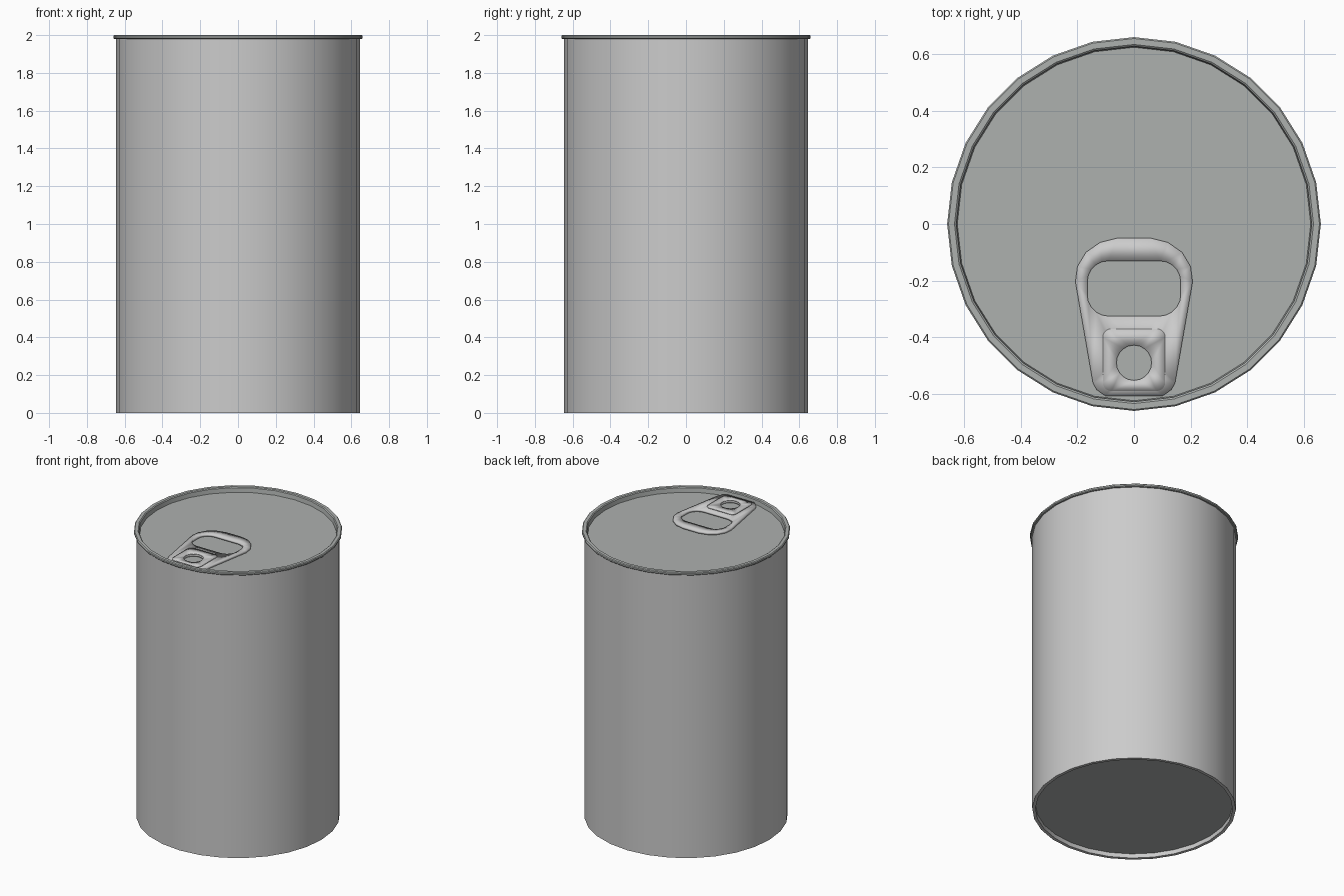
import bpy, bmesh, math

if "Cube" in bpy.data.objects:
    bpy.data.objects.remove(bpy.data.objects["Cube"])

SIDES = 28


def material(name, rgb):
    m = bpy.data.materials.new(name)
    m.diffuse_color = (*rgb, 1)
    m.use_nodes = True
    m.node_tree.nodes["Principled BSDF"].inputs["Base Color"].default_value = m.diffuse_color
    return m


light_metal = material("light metal", (0.60, 0.60, 0.60))
lid_metal = material("lid metal", (0.42, 0.44, 0.43))


def add_object(name, bm, mat):
    me = bpy.data.meshes.new(name)
    bm.to_mesh(me)
    bm.free()
    me.materials.append(mat)
    me.shade_smooth()
    me.set_sharp_from_angle(angle=math.radians(30))
    ob = bpy.data.objects.new(name, me)
    bpy.context.collection.objects.link(ob)
    return ob


def lathe(name, profile, mat):
    """Spin (radius, z) points; radius 0 at an end closes it with a disc."""
    bm = bmesh.new()
    rings = []
    for r, z in profile:
        if r == 0:
            rings.append(None)
            continue
        rings.append([bm.verts.new((r * math.cos(a), r * math.sin(a), z))
                      for a in (2 * math.pi * i / SIDES for i in range(SIDES))])
    for lo, hi in zip(rings, rings[1:]):
        if lo is None:
            bm.faces.new(hi[::-1])
        elif hi is None:
            bm.faces.new(lo)
        else:
            for i in range(SIDES):
                j = (i + 1) % SIDES
                bm.faces.new((lo[i], lo[j], hi[j], hi[i]))
    return add_object(name, bm, mat)


def rounded_rect(hw, y0, y1, r, n=5):
    pts = []
    for k, (cx, cy) in enumerate([(hw - r, y1 - r), (r - hw, y1 - r),
                                  (r - hw, y0 + r), (hw - r, y0 + r)]):
        for i in range(n + 1):
            a = math.pi / 2 * (k + i / n)
            pts.append((cx + r * math.cos(a), cy + r * math.sin(a)))
    return pts


def circle(cy, r, n=20):
    return [(r * math.cos(2 * math.pi * i / n), cy + r * math.sin(2 * math.pi * i / n))
            for i in range(n)]


def plate(name, loops, top, thickness, mat):
    """Flat plate from an outline plus hole loops."""
    bm = bmesh.new()
    edges = []
    for loop in loops:
        vs = [bm.verts.new((x, y, top)) for x, y in loop]
        edges += [bm.edges.new((vs[i - 1], vs[i])) for i in range(len(vs))]
    bmesh.ops.triangle_fill(bm, use_beauty=True, edges=edges, normal=(0, 0, 1))
    for f in bm.faces:
        f.normal_update()
        if f.normal.z < 0:
            f.normal_flip()
    ob = add_object(name, bm, mat)
    mod = ob.modifiers.new("thickness", "SOLIDIFY")
    mod.thickness = thickness
    mod.offset = -1
    return ob


# Can wall with a small foot ring under it
lathe("can_wall", [(0.624, 0.03), (0.624, 0), (0.645, 0), (0.645, 1.985)], light_metal)
# Recessed bottom
lathe("can_bottom", [(0, 0.03), (0.624, 0.03)], lid_metal)
# Rolled rim and recessed lid
lathe("lid_and_rim", [(0.643, 1.98), (0.655, 1.98), (0.66, 1.985), (0.66, 1.995),
                      (0.655, 2.0), (0.634, 2.0), (0.628, 1.995), (0.624, 1.965),
                      (0, 1.965)], lid_metal)

# Pull tab with finger hole and rivet hole
half = [(0.06, -0.05), (0.12, -0.065), (0.17, -0.1), (0.2, -0.15), (0.207, -0.205),
        (0.145, -0.562), (0.132, -0.585), (0.1, -0.608)]
outline = half + [(-x, y) for x, y in reversed(half)]
rivet_hole = circle(-0.49, 0.062)
plate("pull_tab", [outline, rounded_rect(0.165, -0.325, -0.13, 0.075), rivet_hole],
      1.98, 0.014, light_metal)
# Raised tongue around the rivet hole
plate("tab_tongue", [rounded_rect(0.11, -0.59, -0.37, 0.03), rivet_hole],
      1.985, 0.005, light_metal)
